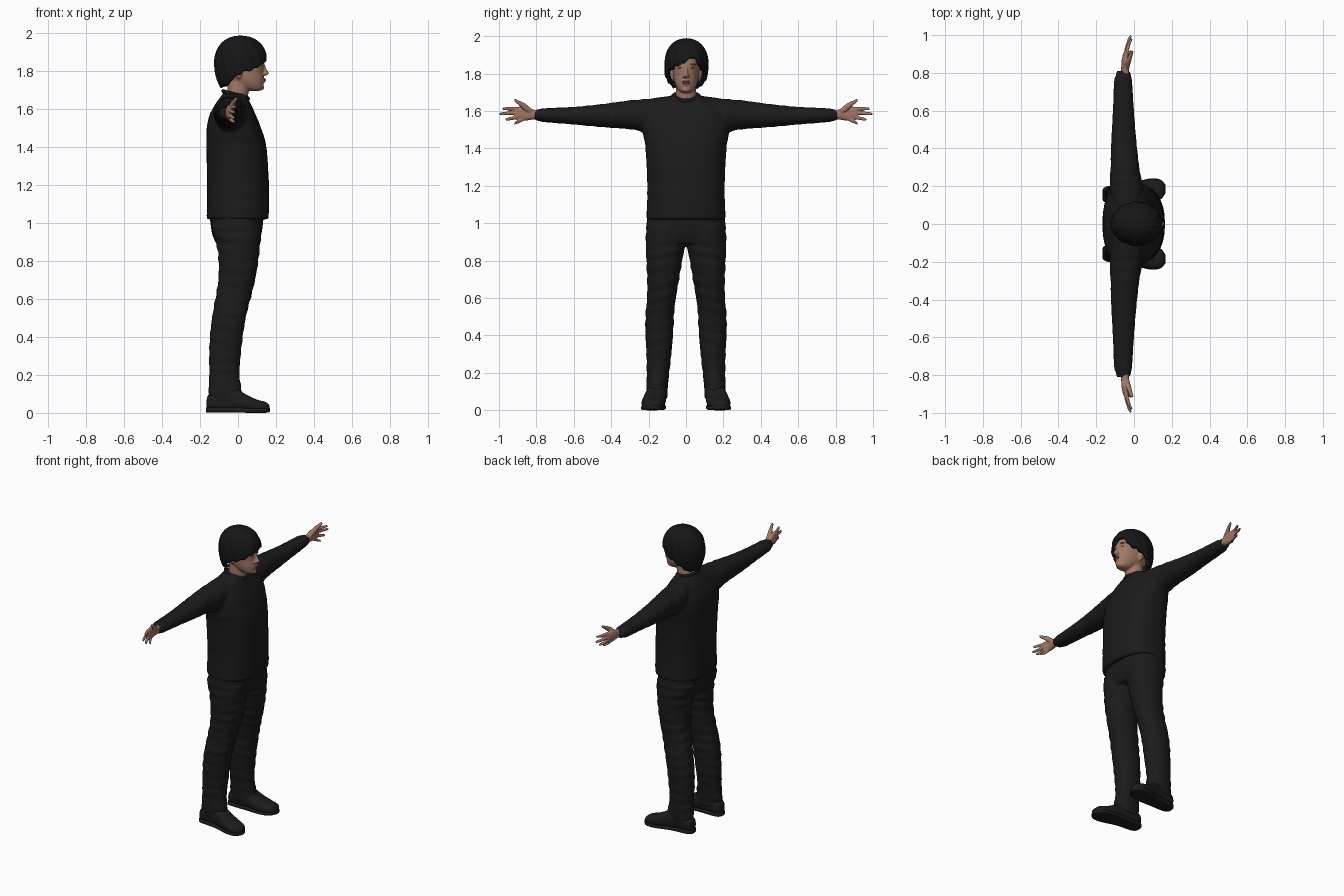
import bpy, bmesh, math
from mathutils import Matrix, Vector

cube = bpy.data.objects.get("Cube")
if cube:
    bpy.data.objects.remove(cube, do_unlink=True)


def material(name, r, g, b):
    mat = bpy.data.materials.new(name)
    mat.use_nodes = True
    mat.diffuse_color = (r, g, b, 1)
    bsdf = mat.node_tree.nodes["Principled BSDF"]
    bsdf.inputs["Base Color"].default_value = (r, g, b, 1)
    bsdf.inputs["Roughness"].default_value = 0.8
    return mat


CLOTH = material("black cloth", 0.011, 0.011, 0.011)
HAIR = material("black hair", 0.008, 0.008, 0.009)
SHOE = material("black shoe", 0.012, 0.012, 0.012)
SKIN = material("skin", 0.36, 0.19, 0.135)
LIP = material("lips", 0.29, 0.12, 0.09)
EYE = material("eye white", 0.4, 0.36, 0.33)
DARK = material("brow and iris", 0.03, 0.018, 0.013)


def spline(rings, steps):
    """Catmull-Rom interpolation through the ring values."""
    out = []
    for i in range(len(rings) - 1):
        p = [Vector(rings[min(max(j, 0), len(rings) - 1)]) for j in range(i - 1, i + 3)]
        for k in range(steps):
            t = k / steps
            out.append(p[1] + (p[2] - p[0]) * t / 2
                       + (p[0] - p[1] * 2.5 + p[2] * 2 - p[3] / 2) * t * t
                       + ((p[1] - p[2]) * 1.5 + (p[3] - p[0]) / 2) * t ** 3)
    return out + [Vector(rings[-1])]


def loft(bm, axis, rings, power=2.0, side=1, fold=0.0, steps=6, sides=32):
    """Rings are (position, min, max, min, max) across the named axis."""
    loops = []
    for pos, a0, a1, b0, b1 in spline(rings, steps):
        loop = []
        for i in range(sides):
            ang = math.tau * i / sides
            c, s = math.cos(ang), math.sin(ang)
            r = 1 + fold * math.sin(pos * 95 + 2 * s) * math.sin(ang + pos * 13)
            a = (a0 + a1) / 2 + (a1 - a0) / 2 * r * math.copysign(abs(c) ** (2 / power), c)
            b = (b0 + b1) / 2 + (b1 - b0) / 2 * r * math.copysign(abs(s) ** (2 / power), s)
            x, y, z = {"X": (pos, a, b), "Y": (a, pos, b), "Z": (a, b, pos)}[axis]
            loop.append(bm.verts.new((x, y * side, z)))
        loops.append(loop)
    for lo, hi in zip(loops, loops[1:]):
        for i in range(sides):
            j = (i + 1) % sides
            bm.faces.new((lo[i], lo[j], hi[j], hi[i]))
    bm.faces.new(loops[0])
    bm.faces.new(loops[-1])


def ball(bm, centre, radii, tilt=0.0):
    m = (Matrix.Translation(centre) @ Matrix.Rotation(tilt, 4, "X")
         @ Matrix.Diagonal((*radii, 1)))
    bmesh.ops.create_uvsphere(bm, u_segments=20, v_segments=12, radius=1, matrix=m)


def finish(bm, name, mat, voxel=0.0, smooth=0):
    """Turn the mesh into an object, fusing overlapping pieces if asked."""
    bmesh.ops.recalc_face_normals(bm, faces=bm.faces)
    for f in bm.faces:
        f.smooth = True
    mesh = bpy.data.meshes.new(name)
    bm.to_mesh(mesh)
    bm.free()
    mesh.materials.append(mat)
    ob = bpy.data.objects.new(name, mesh)
    bpy.context.collection.objects.link(ob)
    if voxel:
        mod = ob.modifiers.new("fuse", "REMESH")
        mod.mode = "VOXEL"
        mod.voxel_size = voxel
        mod.use_smooth_shade = True
    if smooth:
        mod = ob.modifiers.new("soften", "SMOOTH")
        mod.factor = 0.5
        mod.iterations = smooth
    return ob


SIDES = (("left", 1), ("right", -1))

# Sweater: body and both sleeves fused
bm = bmesh.new()
loft(bm, "Z", [(1.02, -.165, .162, -.212, .212), (1.2, -.163, .163, -.207, .207),
               (1.4, -.167, .15, -.217, .217), (1.5, -.165, .122, -.232, .232),
               (1.57, -.15, .094, -.225, .225), (1.63, -.118, .066, -.175, .175),
               (1.665, -.092, .05, -.11, .11), (1.685, -.08, .03, -.07, .07)],
     power=2.4, fold=.006)
for _, s in SIDES:
    loft(bm, "Y", [(.06, -.1, .04, 1.54, 1.685), (.2, -.128, .045, 1.49, 1.665),
                   (.3, -.124, .028, 1.502, 1.657), (.45, -.12, .012, 1.513, 1.637),
                   (.6, -.112, 0, 1.527, 1.622), (.76, -.106, -.01, 1.54, 1.614),
                   (.78, -.098, -.015, 1.546, 1.61), (.81, -.092, -.018, 1.548, 1.608)],
         side=s, fold=.03)
finish(bm, "sweater", CLOTH, .009, 4)

# Ribbed collar, lower at the throat
bm = bmesh.new()
rows = []
for i in range(40):
    u = math.tau * i / 40
    row = []
    for j in range(8):
        v = math.tau * j / 8
        r = .068 + .007 * math.cos(v)
        row.append(bm.verts.new((r * math.cos(u) - .012, r * 1.08 * math.sin(u),
                                 1.676 - .02 * math.cos(u) + .011 * math.sin(v))))
    rows.append(row)
for i in range(40):
    for j in range(8):
        n, k = rows[(i + 1) % 40], (j + 1) % 8
        bm.faces.new((rows[i][j], n[j], n[k], rows[i][k]))
finish(bm, "collar", CLOTH)

# Trousers: hips and both legs fused
bm = bmesh.new()
loft(bm, "Z", [(.89, -.115, .105, -.2, .2), (.95, -.138, .125, -.213, .213),
               (1.06, -.152, .138, -.205, .205)], power=2.5)
for _, s in SIDES:
    loft(bm, "Z", [(.06, -.15, .03, .1, .207), (.12, -.155, .02, .097, .212),
                   (.2, -.152, .008, .09, .21), (.3, -.152, .014, .078, .212),
                   (.42, -.147, .028, .068, .217), (.52, -.134, .045, .063, .216),
                   (.6, -.12, .066, .054, .208), (.7, -.104, .09, .037, .208),
                   (.8, -.102, .107, .02, .212), (.9, -.115, .118, .002, .215),
                   (.98, -.14, .125, 0, .213)],
         power=2.2, side=s, fold=.035)
finish(bm, "trousers", CLOTH, .008, 3)

# Shoes with thin soles
for label, s in SIDES:
    bm = bmesh.new()
    loft(bm, "X", [(-.165, .135, .175, .02, .075), (-.15, .115, .195, .012, .1),
                   (-.08, .107, .205, .01, .135), (-.01, .107, .217, .01, .13),
                   (.04, .108, .23, .008, .098), (.1, .117, .238, .005, .07),
                   (.145, .135, .23, .005, .058), (.166, .165, .205, .012, .04)],
         power=2.6, side=s)
    finish(bm, label + "_shoe", SHOE, .006, 3)
    bm = bmesh.new()
    loft(bm, "X", [(-.168, .13, .18, .003, .028), (-.14, .11, .2, .002, .03),
                   (-.03, .108, .213, .002, .03), (.08, .11, .24, 0, .026),
                   (.14, .13, .235, 0, .026), (.168, .165, .205, .005, .026)],
         power=4, side=s)
    finish(bm, label + "_sole", SHOE)

# Hands: palm, thumb and four spread fingers; (start z, tip y, tip z, tip x)
FINGERS = [(1.612, .982, 1.612, -.012), (1.594, .998, 1.584, -.018),
           (1.576, .965, 1.553, -.02), (1.56, .918, 1.532, -.018)]
for label, s in SIDES:
    bm = bmesh.new()
    loft(bm, "Y", [(.78, -.07, -.025, 1.555, 1.605), (.82, -.068, -.026, 1.554, 1.608),
                   (.86, -.066, -.03, 1.548, 1.622), (.9, -.058, -.028, 1.55, 1.622),
                   (.915, -.05, -.03, 1.565, 1.612)], power=2.3, side=s)
    for z, ty, tz, tx in FINGERS:
        rings = []
        for t, r in ((0, .011), (.4, .0105), (.75, .009), (.95, .007), (1, .003)):
            y, x = .865 + (ty - .865) * t, -.045 + (tx + .045) * t * t
            zc = z + (tz - z) * t
            rings.append((y, x - r, x + r, zc - r, zc + r))
        loft(bm, "Y", rings, side=s, sides=16)
    loft(bm, "Y", [(.825, -.05, -.025, 1.58, 1.61), (.86, -.044, -.016, 1.6, 1.64),
                   (.89, -.03, -.008, 1.628, 1.654), (.912, -.02, -.003, 1.645, 1.664),
                   (.918, -.014, -.008, 1.653, 1.662)], side=s)
    finish(bm, label + "_hand", SKIN, .0035, 3)

# Head: skull, neck, nose, brow, chin and ears fused
bm = bmesh.new()
loft(bm, "Z", [(1.697, .06, .115, -.022, .022), (1.712, .02, .13, -.042, .042),
               (1.75, -.05, .135, -.061, .061), (1.8, -.098, .134, -.07, .07),
               (1.86, -.108, .136, -.077, .077), (1.92, -.095, .12, -.074, .074),
               (1.96, -.05, .075, -.045, .045)], power=2.2)
loft(bm, "Z", [(1.6, -.07, .05, -.065, .065), (1.68, -.056, .054, -.056, .056),
               (1.76, -.06, .07, -.054, .054)])
loft(bm, "Z", [(1.777, .12, .146, -.015, .015), (1.789, .12, .163, -.015, .015),
               (1.81, .12, .152, -.009, .009), (1.845, .11, .138, -.008, .008)])
ball(bm, (.12, 0, 1.714), (.018, .02, .014))
ball(bm, (.122, 0, 1.752), (.023, .026, .018))
for _, s in SIDES:
    ball(bm, (.137, .012 * s, 1.784), (.012, .008, .007))
    ball(bm, (.118, .032 * s, 1.851), (.014, .024, .007))
    ball(bm, (.004, .076 * s, 1.79), (.017, .009, .032), -.2 * s)
finish(bm, "head", SKIN, .0045, 3)

# Facial details
for label, s in SIDES:
    for part, mat, centre, radii in (
            ("eye", EYE, (.122, .031 * s, 1.832), (.006, .012, .005)),
            ("iris", DARK, (.1245, .031 * s, 1.832), (.005, .005, .0048)),
            ("eyebrow", DARK, (.127, .033 * s, 1.851), (.006, .018, .0035))):
        bm = bmesh.new()
        ball(bm, centre, radii, -.06 * s)
        finish(bm, f"{label}_{part}", mat)
for part, z in (("upper_lip", 1.7585), ("lower_lip", 1.751)):
    bm = bmesh.new()
    ball(bm, (.139, 0, z), (.008, .021, .0045))
    finish(bm, part, LIP)

# Hair: domed cap whose lower edge follows the fringe, ears and nape
EDGE = [(-180, 1.715), (-130, 1.725), (-105, 1.765), (-85, 1.795), (-60, 1.81),
        (-35, 1.84), (-5, 1.86), (14, 1.892), (28, 1.875), (55, 1.82),
        (85, 1.795), (105, 1.765), (130, 1.725), (180, 1.715)]


def hair_edge(deg):
    for (d0, z0), (d1, z1) in zip(EDGE, EDGE[1:]):
        if deg <= d1:
            return z0 + (z1 - z0) * (deg - d0) / (d1 - d0)


bm = bmesh.new()
COLS, ROWS = 96, 22
grid = []
for i in range(COLS):
    deg = -180 + 360 * i / COLS
    a = math.radians(deg)
    low = hair_edge(deg) + .005 * math.sin(a * 17)
    col = []
    for j in range(ROWS):
        t = math.sin(j / ROWS * math.pi / 2)
        z = low + (1.988 - low) * t
        h = (z - 1.85) / (.138 if z > 1.85 else .2)
        r = max(0, 1 - abs(h) ** 2.2) ** (1 / 2.2)
        lock = 1 + .02 * math.sin(a * 13 + z * 30) * (1 - t * t)
        col.append(bm.verts.new((.014 + .138 * r * lock * math.cos(a),
                                 .002 + .117 * r * lock * math.sin(a), z)))
    grid.append(col)
crown = bm.verts.new((.014, .002, 1.989))
for i in range(COLS):
    n = grid[(i + 1) % COLS]
    for j in range(ROWS - 1):
        bm.faces.new((grid[i][j], n[j], n[j + 1], grid[i][j + 1]))
    bm.faces.new((grid[i][-1], n[-1], crown))
hair = finish(bm, "hair", HAIR)
thick = hair.modifiers.new("thickness", "SOLIDIFY")
thick.thickness = .022
thick.offset = -1
